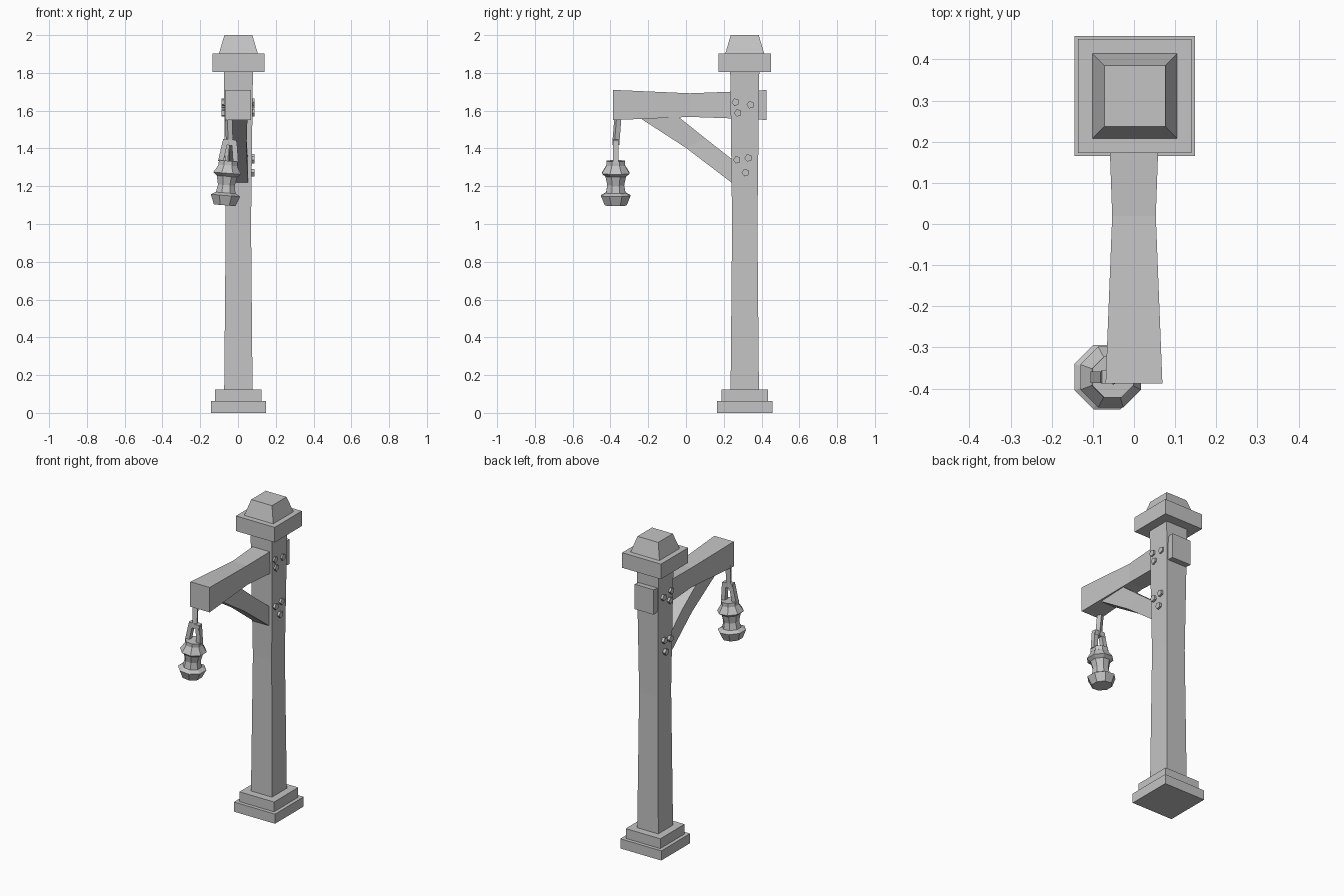
import bpy, bmesh, math
from mathutils import Matrix, Vector

if "Cube" in bpy.data.objects:
    bpy.data.objects.remove(bpy.data.objects["Cube"])

grey = bpy.data.materials.new("light grey")
grey.use_nodes = True
grey.diffuse_color = (0.55, 0.55, 0.55, 1)
grey.node_tree.nodes["Principled BSDF"].inputs["Base Color"].default_value = (0.55, 0.55, 0.55, 1)

POST_X, POST_Y = 0.002, 0.311


def loft(name, rings, matrix=Matrix()):
    """Skin a closed solid through rings of equal point count."""
    bm = bmesh.new()
    loops = [[bm.verts.new(matrix @ Vector(p)) for p in ring] for ring in rings]
    n = len(loops[0])
    for a, b in zip(loops, loops[1:]):
        for i in range(n):
            j = (i + 1) % n
            bm.faces.new((a[i], a[j], b[j], b[i]))
    bm.faces.new(loops[0][::-1])
    bm.faces.new(loops[-1])
    bmesh.ops.recalc_face_normals(bm, faces=bm.faces)
    mesh = bpy.data.meshes.new(name)
    bm.to_mesh(mesh)
    bm.free()
    mesh.materials.append(grey)
    obj = bpy.data.objects.new(name, mesh)
    bpy.context.collection.objects.link(obj)
    return obj


def square(z, h, x=POST_X, y=POST_Y):
    return [(x + sx * h, y + sy * h, z) for sx, sy in ((-1, -1), (1, -1), (1, 1), (-1, 1))]


def polygon(z, r, sides=8):
    turns = [math.tau * (i + 0.5) / sides for i in range(sides)]
    return [(r * math.cos(t), r * math.sin(t), z) for t in turns]


def column(name, profile):
    return loft(name, [square(z, h) for z, h in profile])


def bar(name, start, end, r, sides=4, matrix=Matrix()):
    """Straight prism between two points."""
    start, end = Vector(start), Vector(end)
    d = end - start
    turn = Matrix.Translation(start) @ d.to_track_quat('Z', 'Y').to_matrix().to_4x4()
    return loft(name, [polygon(0, r, sides), polygon(d.length, r, sides)], matrix @ turn)


# Post with stepped foot and cap
column("foot_lower", [(0, 0.146), (0.062, 0.146)])
column("foot_upper", [(0.062, 0.123), (0.125, 0.123)])
column("post", [(0.125, 0.075), (1.0, 0.067), (1.81, 0.077)])
column("cap_slab", [(1.805, 0.138), (1.902, 0.138)])
column("cap_top", [(1.902, 0.103), (2.0, 0.074)])

# Cross beam, waisted in the middle and passing through the post
beam = []
for y, hx, low, high in ((-0.387, 0.069, 1.55, 1.71), (0.02, 0.053, 1.567, 1.692),
                         (0.385, 0.066, 1.554, 1.706), (0.427, 0.069, 1.55, 1.71)):
    beam.append([(-hx, y, low), (hx, y, low), (hx, y, high), (-hx, y, high)])
loft("beam", beam)

# Diagonal brace
brace = []
for low, high, hx in (((-0.25, 1.565), (-0.05, 1.575), 0.05),
                      ((0.0, 1.403), (0.10, 1.455), 0.045),
                      ((0.26, 1.205), (0.26, 1.33), 0.054)):
    brace.append([(-hx, *low), (hx, *low), (hx, *high), (-hx, *high)])
loft("brace", brace)

# Five-sided bolts on both sides of the post
bolts = ((0.262, 1.645), (0.341, 1.631), (0.275, 1.588),
         (0.27, 1.34), (0.33, 1.35), (0.315, 1.272))
for side, label in ((1, "left"), (-1, "right")):
    for y, z in bolts:
        bar("bolt_" + label, (side * 0.055, y, z), (side * 0.087, y, z), 0.021, 5)

# Lantern, hanging slightly askew; local origin is the top of its handle
hang = Matrix.Translation((-0.043, -0.372, 1.44)) @ Matrix.Rotation(0.08, 4, 'Y')
bar("hanging_rod", (-0.05, -0.36, 1.57), hang @ Vector((0, 0, -0.02)), 0.02)


def turned(name, profile):
    return loft(name, [polygon(z, r) for z, r in profile], hang)


turned("lantern_base", [(-0.342, 0.062), (-0.29, 0.085), (-0.276, 0.058)])
turned("lantern_glass", [(-0.28, 0.057), (-0.235, 0.048), (-0.185, 0.06)])
turned("lantern_roof", [(-0.19, 0.057), (-0.172, 0.08), (-0.128, 0.052)])
turned("lantern_collar", [(-0.13, 0.054), (-0.106, 0.054)])

# Tapered handle with a crossbar
for side in (-1, 1):
    bar("handle_leg", (side * 0.04, 0, -0.112), (side * 0.024, 0, -0.005), 0.02, 4, hang)
bar("handle_top", (-0.036, 0, -0.008), (0.036, 0, -0.008), 0.022, 4, hang)
